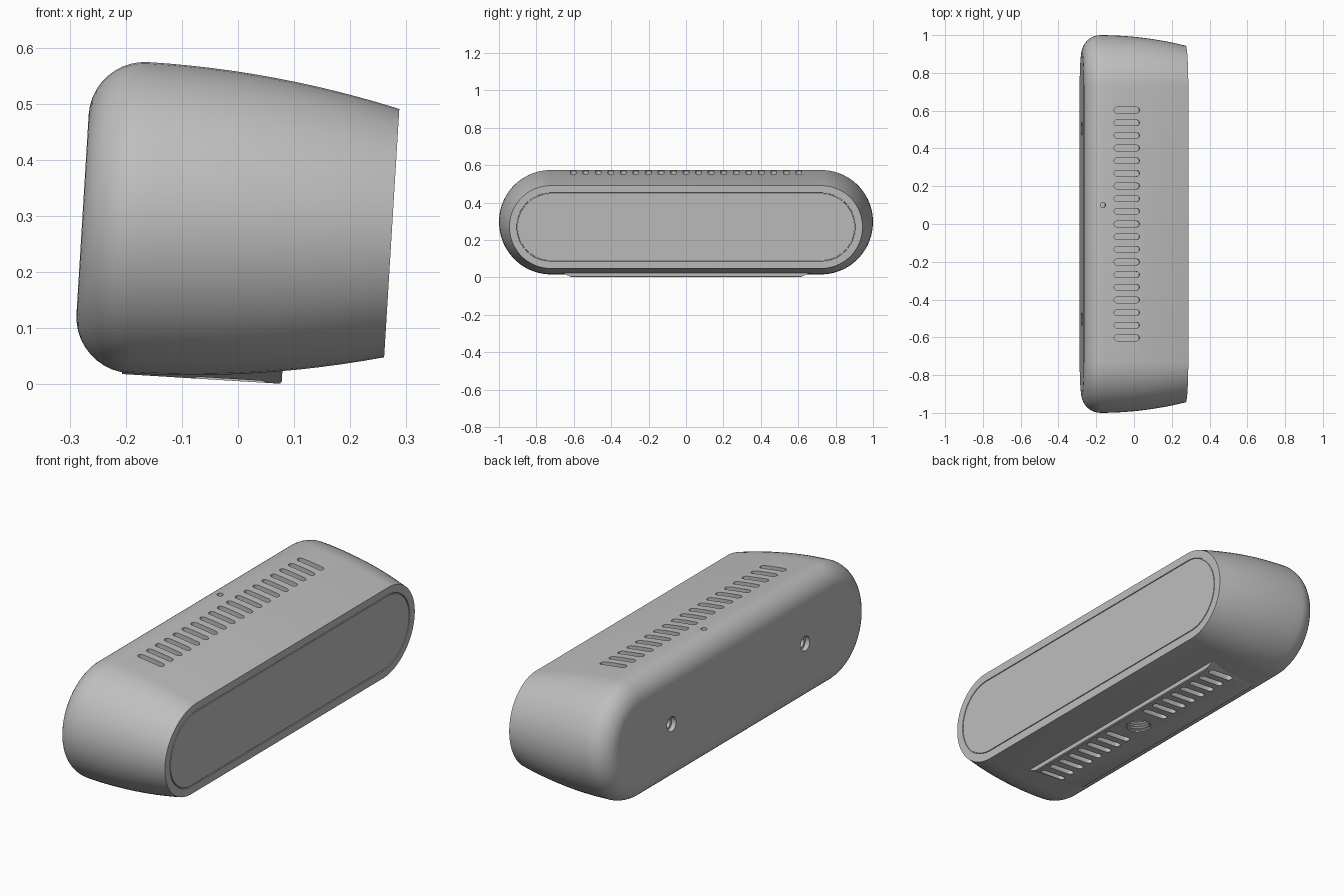
import bpy, bmesh, math
from mathutils import Matrix, Vector

cube = bpy.data.objects.get("Cube")
if cube:
    bpy.data.objects.remove(cube, do_unlink=True)

grey = bpy.data.materials.new("light grey plastic")
grey.use_nodes = True
grey.diffuse_color = (0.52, 0.52, 0.52, 1)
grey.node_tree.nodes["Principled BSDF"].inputs["Base Color"].default_value = grey.diffuse_color

# The whole casing leans back a little
LEAN = Matrix.Translation((0, 0, 0.286)) @ Matrix.Rotation(math.radians(3.5), 4, "Y")
X, Y, Z = Vector((1, 0, 0)), Vector((0, 1, 0)), Vector((0, 0, 1))


def ring(centre, radius, long_axis, short_axis, half=0.0, n=10):
    """Stadium outline; a circle when half is zero."""
    pts = []
    for i in range(2 * n):
        a = (i + 0.5) * math.pi / n
        run = radius * math.cos(a) + math.copysign(half, math.cos(a))
        pts.append(Vector(centre) + run * long_axis + radius * math.sin(a) * short_axis)
    return pts


def loft(bm, rings):
    """Skin a row of matching loops and close both ends."""
    loops = [[bm.verts.new(p) for p in r] for r in rings]
    n = len(loops[0])
    for a, b in zip(loops, loops[1:]):
        for i in range(n):
            j = (i + 1) % n
            bm.faces.new((a[i], a[j], b[j], b[i]))
    bm.faces.new(loops[0])
    bm.faces.new(loops[-1])


def make(name, bm):
    bmesh.ops.recalc_face_normals(bm, faces=bm.faces)
    mesh = bpy.data.meshes.new(name)
    bm.to_mesh(mesh)
    bm.free()
    mesh.materials.append(grey)
    obj = bpy.data.objects.new(name, mesh)
    bpy.context.collection.objects.link(obj)
    return obj


# Casing: rounded back, gently tapering sides, flat front with a panel seam
R, FILLET, BACK, FRONT = 0.278, 0.1, -0.2775, 0.2745
profile = [(BACK, 0.165)]
for i in range(11):
    a = i / 10 * math.pi / 2
    profile.append((BACK + FILLET * (1 - math.cos(a)), R - FILLET + FILLET * math.sin(a)))
start = BACK + FILLET
for i in range(1, 13):
    t = i / 12
    profile.append((start + (FRONT - start) * t, R - 0.056 * t * t))
profile += [(FRONT, 0.184), (FRONT - 0.004, 0.183), (FRONT - 0.004, 0.180), (FRONT, 0.179)]
bm = bmesh.new()
loft(bm, [ring((s, 0, 0), r, Y, Z, half=0.722, n=32) for s, r in profile])
casing = make("casing", bm)

# Foot plate with sloping ends
bm = bmesh.new()
loft(bm, [[Vector((x, y, z)) for x, y in ((-0.19, -w), (f, -w), (f, w), (-0.19, w))]
          for z, w, f in ((-0.245, 0.69, 0.095), (-0.276, 0.62, 0.095), (-0.28, 0.61, 0.092))])
foot = make("foot_plate", bm)

# Vent slots, top and bottom
bm = bmesh.new()
PITCH, SLOT_R, SLOT_HALF = 0.067, 0.0155, 0.052


def slot(x, y, z_low, z_high):
    loft(bm, [ring((x, y, z), SLOT_R, X, Y, half=SLOT_HALF) for z in (z_low, z_high)])


for k in range(-9, 10):
    slot(-0.055, k * PITCH, 0.24, 0.32)
    if abs(k) > 1:
        slot(0.003, k * PITCH, -0.32, -0.24)

# Indicator hole on top
loft(bm, [ring((-0.182, 0.1, z), 0.014, X, Y) for z in (0.25, 0.32)])

# Stepped mounting holes in the back
for side in (-1, 1):
    loft(bm, [ring((x, side * 0.505, 0), r, Y, Z, n=12)
              for x, r in ((-0.32, 0.034), (-0.255, 0.034), (-0.255, 0.022), (-0.22, 0.022))])

# Threaded socket in the foot
thread = [(-0.32, 0.057), (-0.274, 0.057)]
for i in range(5):
    z = -0.270 + i * 0.012
    thread += [(z, 0.049), (z + 0.006, 0.056)]
loft(bm, [ring((-0.01, 0, z), r, X, Y, n=16) for z, r in thread])
cutter = make("opening_cutter", bm)
cutter.hide_render = True

# Cut the openings, lean the parts and smooth them
for obj in (casing, foot):
    mod = obj.modifiers.new("openings", "BOOLEAN")
    mod.operation = "DIFFERENCE"
    mod.solver = "EXACT"
    mod.object = cutter
bpy.context.view_layer.update()
for obj in (casing, foot):
    graph = bpy.context.evaluated_depsgraph_get()
    cut = bpy.data.meshes.new_from_object(obj.evaluated_get(graph))
    obj.modifiers.clear()
    obj.data = cut
    cut.transform(LEAN)
bpy.data.objects.remove(cutter, do_unlink=True)

bpy.ops.object.select_all(action="DESELECT")
for obj in (casing, foot):
    obj.select_set(True)
bpy.context.view_layer.objects.active = casing
bpy.ops.object.shade_smooth_by_angle(angle=math.radians(30))
